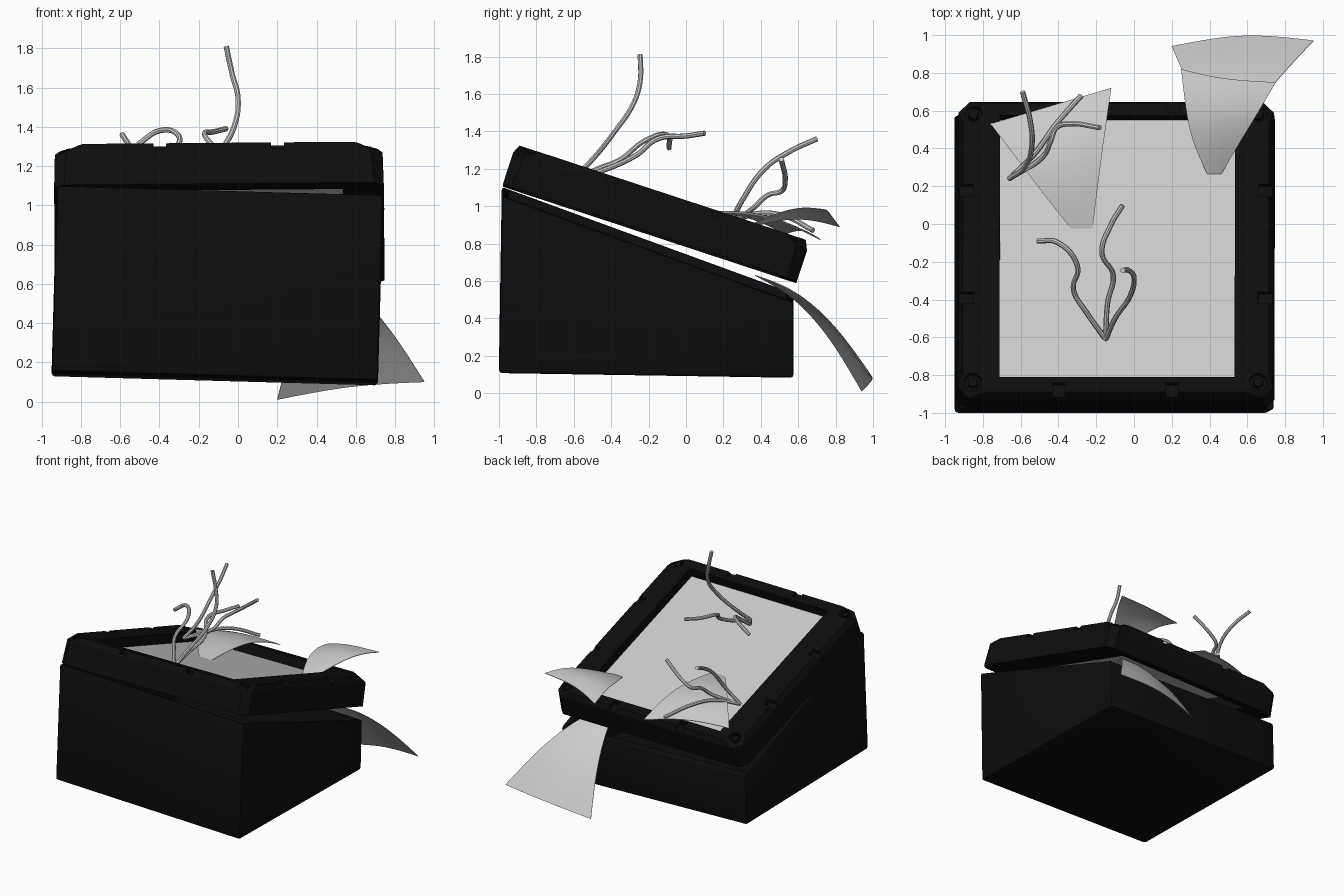
import bpy, bmesh, math
from mathutils import Matrix, Vector

cube = bpy.data.objects.get("Cube")
if cube:
    bpy.data.objects.remove(cube, do_unlink=True)


def material(name, value):
    mat = bpy.data.materials.new(name)
    mat.use_nodes = True
    color = (value, value, value, 1)
    mat.diffuse_color = color
    mat.node_tree.nodes["Principled BSDF"].inputs["Base Color"].default_value = color
    return mat


black = material("black plastic", 0.004)
grey = material("pale grey", 0.6)


def add_object(name, data, mat, matrix=Matrix()):
    obj = bpy.data.objects.new(name, data)
    obj.data.materials.append(mat)
    obj.matrix_world = matrix
    bpy.context.collection.objects.link(obj)
    return obj


def mesh_from(bm, name):
    bmesh.ops.recalc_face_normals(bm, faces=bm.faces)
    mesh = bpy.data.meshes.new(name)
    bm.to_mesh(mesh)
    bm.free()
    return mesh


def finish(obj, smooth=True):
    # Apply modifiers or turn a curve into a mesh, then shade it
    bpy.ops.object.select_all(action='DESELECT')
    obj.select_set(True)
    bpy.context.view_layer.objects.active = obj
    bpy.ops.object.convert(target='MESH')
    if smooth:
        bpy.ops.object.shade_smooth_by_angle(angle=math.radians(40))


def add_box(bm, center, size):
    matrix = Matrix.Translation(center) @ Matrix.Diagonal((*size, 1))
    bmesh.ops.create_cube(bm, size=1, matrix=matrix)


# Wedge-shaped open body, leaning slightly to one side
pivot = Vector((-0.105, 0, 0.6))
side = [(-1.0, 0.13), (0.575, 0.105), (0.575, 0.51), (-0.985, 1.08)]
bm = bmesh.new()
left = [bm.verts.new((-0.832, y, z - pivot.z)) for y, z in side]
right = [bm.verts.new((0.832, y, z - pivot.z)) for y, z in side]
bm.faces.new(left)
bm.faces.new(right)
for i in range(4):
    j = (i + 1) % 4
    face = bm.faces.new((left[i], left[j], right[j], right[i]))
    if i == 2:
        top = face
bmesh.ops.recalc_face_normals(bm, faces=bm.faces)
bmesh.ops.inset_region(bm, faces=[top], thickness=0.05)
floor = bmesh.ops.extrude_face_region(bm, geom=[top])["geom"]
for v in floor:
    if isinstance(v, bmesh.types.BMVert):
        v.co.z = 0.2 - pivot.z
bmesh.ops.delete(bm, geom=[top], context='FACES')
body = add_object("body", mesh_from(bm, "body"), black,
                  Matrix.Translation(pivot) @ Matrix.Rotation(0.028, 4, 'Y'))
bevel = body.modifiers.new("edges", 'BEVEL')
bevel.width = 0.022
bevel.segments = 2
finish(body)

# Sloping lid frame with clipped corners
lid_matrix = (Matrix.Translation((-0.095, -0.195, 0.8525))
              @ Matrix.Rotation(-0.008, 4, 'Y')
              @ Matrix.Rotation(math.radians(-18.2), 4, 'X'))
HX, HY, THICK = 0.84, 0.826, 0.225


def clipped_ring(bm, hx, hy, clip, z):
    corners = [(hx, hy - clip), (hx - clip, hy), (clip - hx, hy), (-hx, hy - clip),
               (-hx, clip - hy), (clip - hx, -hy), (hx - clip, -hy), (hx, clip - hy)]
    return [bm.verts.new((x, y, z)) for x, y in corners]


bm = bmesh.new()
rings = [clipped_ring(bm, HX, HY, 0.05, 0),
         clipped_ring(bm, HX - 0.005, HY, 0.06, 0.18),
         clipped_ring(bm, HX - 0.03, HY - 0.02, 0.12, THICK)]
for low, high in zip(rings, rings[1:]):
    for i in range(8):
        j = (i + 1) % 8
        bm.faces.new((low[i], low[j], high[j], high[i]))
bm.faces.new(rings[0])
bm.faces.new(rings[-1])
lid = add_object("lid_frame", mesh_from(bm, "lid_frame"), black, lid_matrix)

# Cutters: window opening, edge notches and corner screw pockets
bm = bmesh.new()
add_box(bm, (0.008, 0.007, 0.1), (1.245, 1.456, 0.6))
for sign in (-1, 1):
    for along in (-0.3, 0.3):
        add_box(bm, (along, sign * 0.8, THICK), (0.065, 0.09, 0.07))
        add_box(bm, (sign * 0.8, along + 0.02, THICK), (0.09, 0.065, 0.07))
    for other in (-1, 1):
        bmesh.ops.create_cone(bm, cap_ends=True, segments=16, radius1=0.045, radius2=0.045,
                              depth=0.08, matrix=Matrix.Translation(
                                  (sign * 0.755, other * 0.745, THICK)))
cutter = add_object("lid_cutter", mesh_from(bm, "lid_cutter"), black, lid_matrix)
cutter.hide_render = True
cut = lid.modifiers.new("openings", 'BOOLEAN')
cut.operation = 'DIFFERENCE'
cut.solver = 'EXACT'
cut.object = cutter
finish(lid, smooth=False)
bpy.data.objects.remove(cutter, do_unlink=True)

# Screw heads in the corner pockets
bm = bmesh.new()
for sx in (-1, 1):
    for sy in (-1, 1):
        bmesh.ops.create_cone(bm, cap_ends=True, segments=6, radius1=0.03, radius2=0.026,
                              depth=0.03, matrix=Matrix.Translation(
                                  (sx * 0.755, sy * 0.745, THICK - 0.027)))
add_object("corner_screws", mesh_from(bm, "corner_screws"), black, lid_matrix)

# Pale window panel set into the frame
bm = bmesh.new()
add_box(bm, (0.008, 0.007, 0.14), (1.25, 1.46, 0.02))
add_object("window_panel", mesh_from(bm, "window_panel"), grey, lid_matrix)


# Curved leaf-like sheets, each from pairs of edge points and a middle bulge
def sheet(name, rows, bulge):
    bm = bmesh.new()
    grid = []
    for i, (a, b) in enumerate(rows):
        a, b = Vector(a), Vector(b)
        mid = (a + b) / 2 + Vector(bulge) * i / (len(rows) - 1)
        grid.append([bm.verts.new(p) for p in (a, mid, b)])
    for r, s in zip(grid, grid[1:]):
        for i in range(2):
            bm.faces.new((r[i], r[i + 1], s[i + 1], s[i]))
    obj = add_object(name, mesh_from(bm, name), grey)
    sub = obj.modifiers.new("curve", 'SUBSURF')
    sub.levels = 3
    sub.boundary_smooth = 'PRESERVE_CORNERS'
    solid = obj.modifiers.new("thickness", 'SOLIDIFY')
    solid.thickness = 0.004
    solid.offset = 0
    finish(obj)


sheet("hanging_sheet", [((0.38, 0.37, 0.63), (0.49, 0.37, 0.63)),
                        ((0.33, 0.58, 0.52), (0.61, 0.58, 0.56)),
                        ((0.27, 0.78, 0.29), (0.78, 0.79, 0.37)),
                        ((0.20, 0.94, 0.01), (0.95, 0.97, 0.10))], (0, 0.06, 0.03))
sheet("corner_sheet", [((0.39, 0.26, 0.86), (0.46, 0.26, 0.86)),
                       ((0.30, 0.45, 0.92), (0.57, 0.45, 0.95)),
                       ((0.27, 0.64, 0.94), (0.67, 0.61, 1.00)),
                       ((0.25, 0.82, 0.89), (0.75, 0.75, 0.98))], (-0.04, -0.02, 0.03))
sheet("window_sheet", [((-0.33, -0.03, 0.95), (-0.22, -0.03, 0.95)),
                       ((-0.48, 0.16, 0.97), (-0.19, 0.22, 0.97)),
                       ((-0.63, 0.36, 0.94), (-0.155, 0.48, 0.94)),
                       ((-0.76, 0.53, 0.85), (-0.12, 0.72, 0.82))], (0, 0, 0.05))


# Bent wires sprouting through the window
def wire(name, points):
    curve = bpy.data.curves.new(name, 'CURVE')
    curve.dimensions = '3D'
    curve.bevel_depth = 0.014
    curve.bevel_resolution = 2
    curve.resolution_u = 8
    curve.use_fill_caps = True
    spline = curve.splines.new('BEZIER')
    spline.bezier_points.add(len(points) - 1)
    for bp, co in zip(spline.bezier_points, points):
        bp.co = co
        bp.handle_left_type = bp.handle_right_type = 'AUTO'
    finish(add_object(name, curve, grey))


front_base = (-0.15, -0.61, 1.14)
back_base = (-0.66, 0.24, 0.91)
wire("front_wire_tall", [front_base, (-0.1, -0.5, 1.25), (-0.02, -0.38, 1.4),
                         (0, -0.28, 1.55), (-0.03, -0.245, 1.67), (-0.06, -0.245, 1.81)])
wire("front_wire_back", [front_base, (-0.14, -0.42, 1.2), (-0.11, -0.27, 1.27),
                         (-0.17, -0.15, 1.36), (-0.12, 0, 1.375), (-0.06, 0.1, 1.39)])
wire("front_wire_side", [front_base, (-0.25, -0.47, 1.2), (-0.32, -0.35, 1.25),
                         (-0.3, -0.22, 1.35), (-0.4, -0.1, 1.38), (-0.51, -0.09, 1.31)])
wire("back_wire_tall", [back_base, (-0.58, 0.3, 1.03), (-0.54, 0.42, 1.2),
                        (-0.55, 0.55, 1.29), (-0.59, 0.7, 1.36)])
wire("back_wire_side", [back_base, (-0.48, 0.36, 0.99), (-0.44, 0.44, 1.06),
                        (-0.41, 0.51, 1.08), (-0.34, 0.53, 1.13), (-0.18, 0.51, 1.25)])
wire("back_wire_low", [back_base, (-0.52, 0.38, 0.96), (-0.42, 0.52, 0.95),
                       (-0.28, 0.68, 0.87)])
